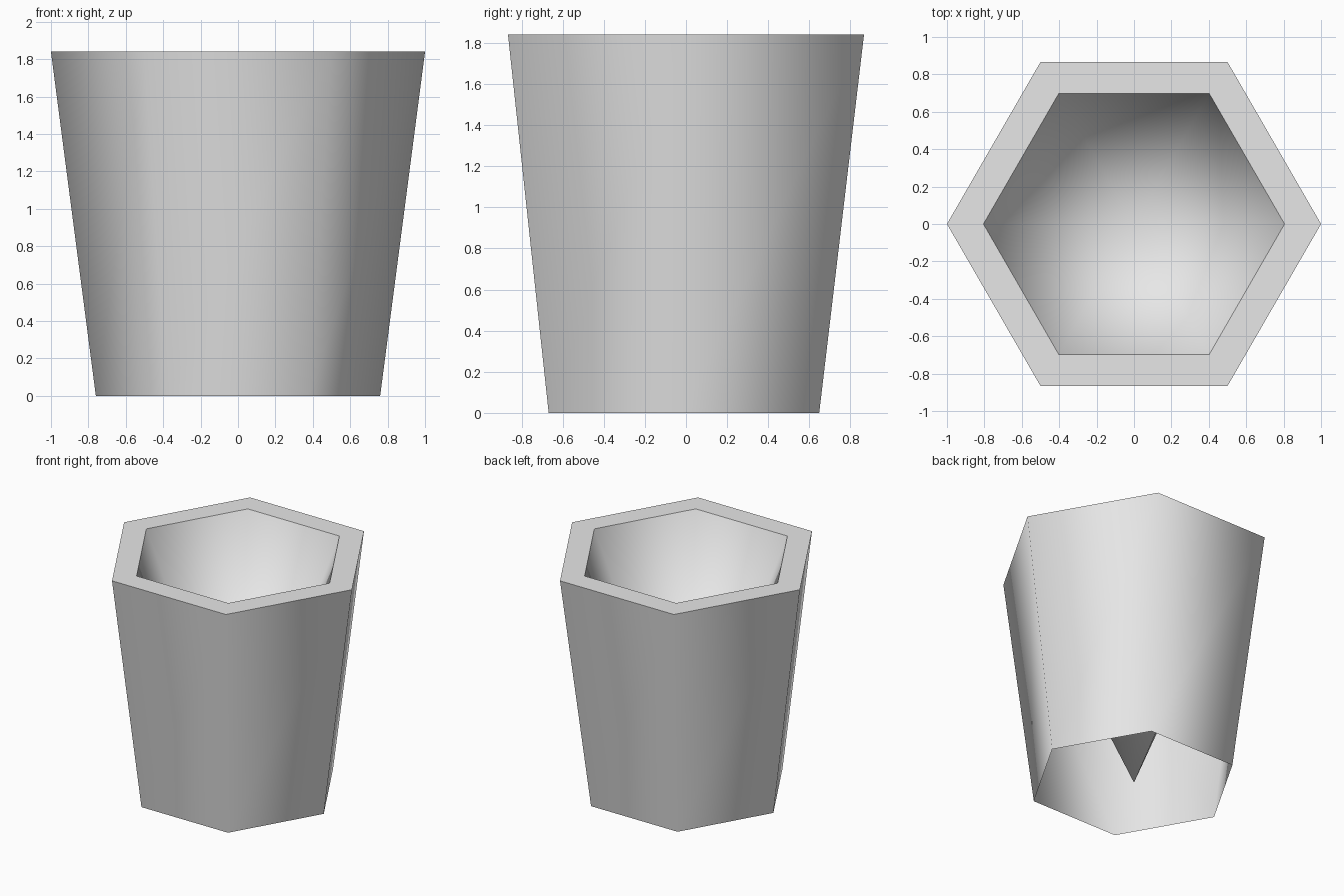
import bpy, bmesh, math

# Remove the default cube
cube = bpy.data.objects.get("Cube")
if cube:
    bpy.data.objects.remove(cube, do_unlink=True)

SIDES = 6
HEIGHT = 1.84

grey = bpy.data.materials.new("plain_grey")
grey.use_nodes = True
colour = (0.8, 0.8, 0.8, 1)
grey.diffuse_color = colour
grey.node_tree.nodes["Principled BSDF"].inputs["Base Color"].default_value = colour


def ring(bm, radius, z, y=0.0):
    """Add a hexagon of vertices with corners on the x axis."""
    angles = [math.tau * i / SIDES for i in range(SIDES)]
    return [bm.verts.new((radius * math.cos(a), y + radius * math.sin(a), z)) for a in angles]


def bridge(bm, lower, upper):
    for i in range(SIDES):
        j = (i + 1) % SIDES
        bm.faces.new((lower[i], lower[j], upper[j], upper[i]))


bm = bmesh.new()
# Tapered outer wall, open underneath
foot = ring(bm, 0.76, 0, -0.01)
outer_rim = ring(bm, 1.0, HEIGHT)
bridge(bm, foot, outer_rim)

# Flat rim
inner_rim = ring(bm, 0.805, HEIGHT)
bridge(bm, outer_rim, inner_rim)

# Hollow running down to a point at the foot
apex = bm.verts.new((0, 0, 0))
for i in range(SIDES):
    bm.faces.new((inner_rim[i], inner_rim[(i + 1) % SIDES], apex))

mesh = bpy.data.meshes.new("hexagonal_cup")
bm.to_mesh(mesh)
bm.free()
mesh.materials.append(grey)
cup = bpy.data.objects.new("hexagonal_cup", mesh)
bpy.context.collection.objects.link(cup)

# Smooth walls with crisp rim edges
bpy.ops.object.select_all(action="DESELECT")
cup.select_set(True)
bpy.context.view_layer.objects.active = cup
bpy.ops.object.shade_smooth_by_angle(angle=math.radians(64))
